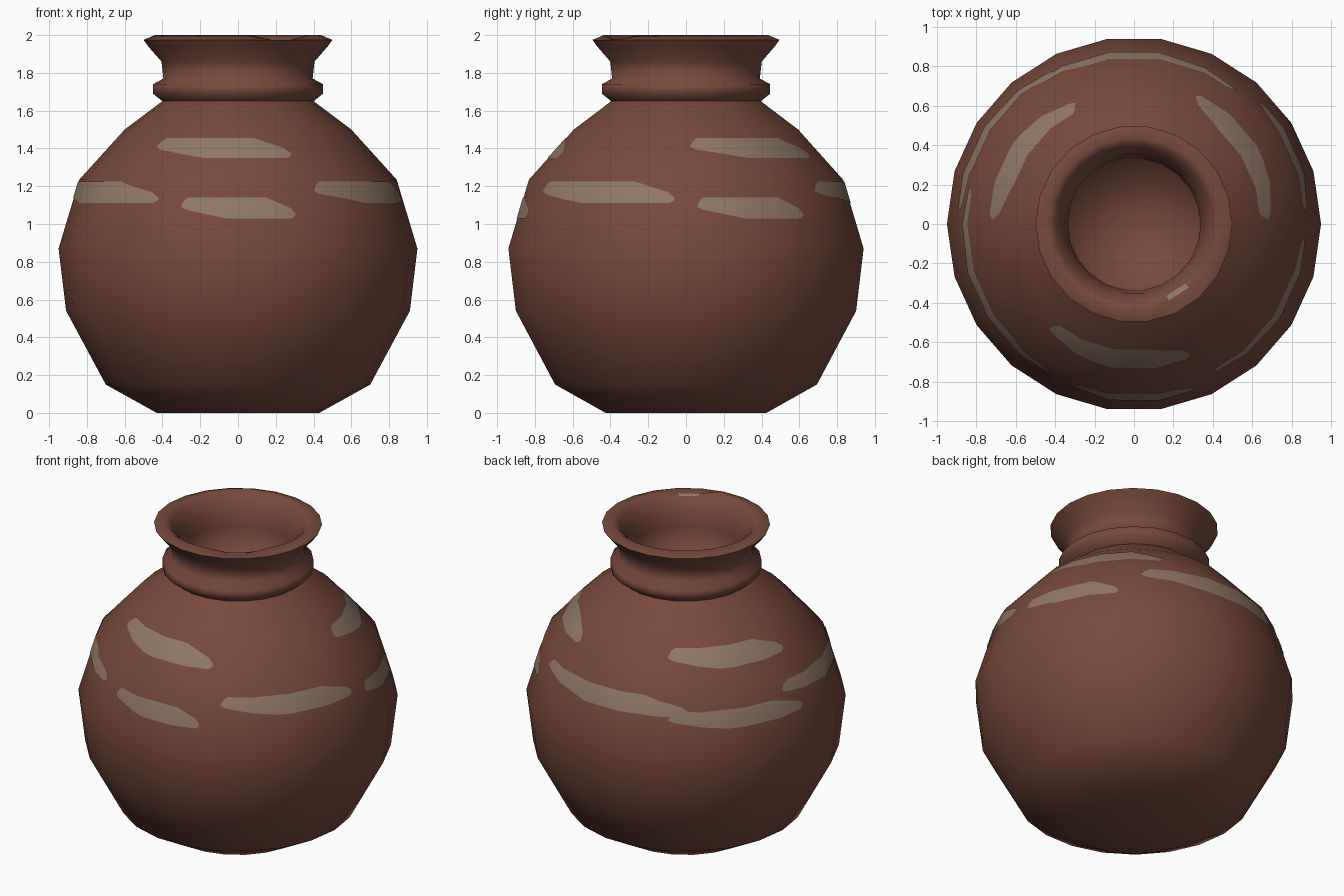
import bpy, bmesh
from math import cos, sin, pi, radians, floor

SIDES = 22
STEP = 2 * pi / SIDES

cube = bpy.data.objects.get("Cube")
if cube:
    bpy.data.objects.remove(cube, do_unlink=True)


def make_material(name, rgb):
    mat = bpy.data.materials.new(name)
    mat.use_nodes = True
    mat.diffuse_color = (*rgb, 1)
    bsdf = mat.node_tree.nodes["Principled BSDF"]
    bsdf.inputs["Base Color"].default_value = (*rgb, 1)
    bsdf.inputs["Roughness"].default_value = 0.8
    return mat


clay = make_material("red brown clay", (0.185, 0.066, 0.044))
glaze = make_material("pale worn glaze", (0.28, 0.185, 0.133))


def make_object(name, bm, mats):
    mesh = bpy.data.meshes.new(name)
    bm.to_mesh(mesh)
    bm.free()
    for mat in mats:
        mesh.materials.append(mat)
    obj = bpy.data.objects.new(name, mesh)
    bpy.context.collection.objects.link(obj)
    bpy.ops.object.select_all(action="DESELECT")
    obj.select_set(True)
    bpy.context.view_layer.objects.active = obj
    bpy.ops.object.shade_smooth_by_angle(angle=radians(100))
    return obj


def interp(points, x):
    for (x0, y0), (x1, y1) in zip(points, points[1:]):
        if x <= x1:
            return y0 + (y1 - y0) * max(0, x - x0) / (x1 - x0)
    return points[-1][1]


# Outer body, neck collar, flared rim and inner well, as (radius, height)
outer = [(0.43, 0), (0.70, 0.15), (0.91, 0.54), (0.95, 0.87), (0.84, 1.235),
         (0.60, 1.50), (0.40, 1.65), (0.45, 1.69), (0.45, 1.74),
         (0.395, 1.77), (0.405, 1.86), (0.475, 1.94), (0.50, 1.975)]
rim_top = len(outer)
inner = [(0.44, 2.0), (0.40, 1.97), (0.355, 1.89), (0.34, 1.80), (0.33, 1.60)]

bm = bmesh.new()
rings = [[bm.verts.new((r * cos(i * STEP), r * sin(i * STEP), z))
          for i in range(SIDES)] for r, z in outer + inner]
for low, high in zip(rings, rings[1:]):
    for i in range(SIDES):
        j = (i + 1) % SIDES
        bm.faces.new((low[i], low[j], high[j], high[i]))

# Base and well floor as fans
for ring, z, flip in ((rings[0], 0, True), (rings[-1], 1.59, False)):
    centre = bm.verts.new((0, 0, z))
    for i in range(SIDES):
        a, b = ring[i], ring[(i + 1) % SIDES]
        bm.faces.new((b, a, centre) if flip else (a, b, centre))

# Chip in the rim: sink two rim points and expose the pale face between them
chipped = [rings[rim_top][i] for i in (18, 19)]
for v in chipped:
    v.co.z -= 0.025
    v.co.x *= 0.97
    v.co.y *= 0.97
for face in bm.faces:
    if all(v in face.verts for v in chipped) and rings[rim_top + 1][18] in face.verts:
        face.material_index = 1
pot = make_object("pot_body", bm, [clay, glaze])


# Painted dashes: thin plates that follow the facets of the body
profile = sorted((z, r) for r, z in outer[:7])
TOP_EDGE = [(0, 0.6), (0.02, 0.85), (0.05, 1), (0.75, 1), (0.96, 0.5), (1, 0.25)]
LOW_EDGE = [(0, 0.55), (0.04, 0.42), (0.4, 0), (0.97, 0), (1, 0.15)]


def on_body(angle, z):
    offset = (angle % STEP) - STEP / 2
    r = (interp(profile, z) + 0.004) * cos(STEP / 2) / cos(offset)
    return (r * cos(angle), r * sin(angle), z)


def paint_dash(name, start, end, z0, z1):
    start, end = radians(start), radians(end)
    span = end - start
    stops = {p[0] for p in TOP_EDGE + LOW_EDGE}
    for k in range(floor(start / STEP) + 1, floor(end / STEP) + 1):
        stops.add((k * STEP - start) / span)
    bm = bmesh.new()
    columns = []
    for t in sorted(stops):
        columns.append([bm.verts.new(on_body(start + t * span,
                                             z0 + (z1 - z0) * interp(edge, t)))
                        for edge in (LOW_EDGE, TOP_EDGE)])
    for a, b in zip(columns, columns[1:]):
        bm.faces.new((a[0], b[0], b[1], a[1]))
    dash = make_object(name, bm, [glaze])
    # Borrow the rounded shading of the body
    mod = dash.modifiers.new("body_shading", "DATA_TRANSFER")
    mod.object = pot
    mod.use_loop_data = True
    mod.data_types_loops = {"CUSTOM_NORMAL"}
    mod.loop_mapping = "POLYINTERP_NEAREST"


rows = {
    "shoulder_dash": (1.35, 1.455, [(2, 64), (116, 178), (231, 293)]),
    "upper_belly_dash": (1.11, 1.225, [(53, 126), (167, 241), (298, 356)]),
    "lower_belly_dash": (1.03, 1.14, [(4, 44), (118, 176), (250, 290)]),
}
for row, (z0, z1, spans) in rows.items():
    for n, (start, end) in enumerate(spans, 1):
        paint_dash(f"{row}_{n}", start, end, z0, z1)
